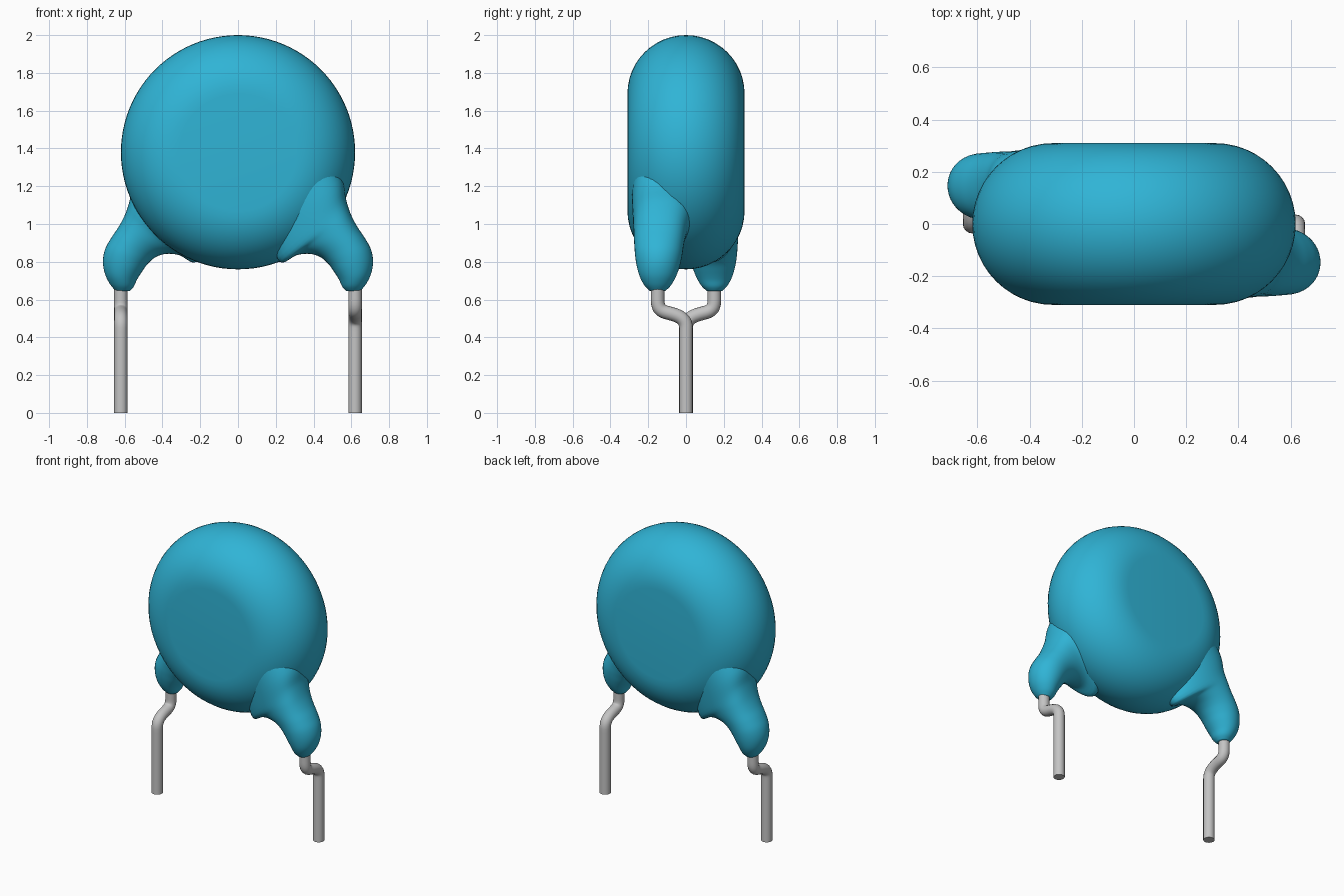
import bpy, bmesh, math
from mathutils import Vector, Matrix

if "Cube" in bpy.data.objects:
    bpy.data.objects.remove(bpy.data.objects["Cube"], do_unlink=True)


def material(name, rgb):
    m = bpy.data.materials.new(name)
    m.use_nodes = True
    m.diffuse_color = (*rgb, 1)
    bsdf = m.node_tree.nodes["Principled BSDF"]
    bsdf.inputs["Base Color"].default_value = (*rgb, 1)
    bsdf.inputs["Roughness"].default_value = 0.5
    return m


BLUE = material("blue coating", (0.029, 0.456, 0.672))
GREY = material("wire grey", (0.55, 0.55, 0.55))


def finish(bm, name, mat):
    bmesh.ops.remove_doubles(bm, verts=bm.verts, dist=1e-5)
    bmesh.ops.recalc_face_normals(bm, faces=bm.faces)
    mesh = bpy.data.meshes.new(name)
    bm.to_mesh(mesh)
    bm.free()
    ob = bpy.data.objects.new(name, mesh)
    bpy.context.collection.objects.link(ob)
    mesh.materials.append(mat)
    smooth(ob)
    return ob


def smooth(ob):
    bpy.ops.object.select_all(action='DESELECT')
    ob.select_set(True)
    bpy.context.view_layer.objects.active = ob
    bpy.ops.object.shade_smooth_by_angle(angle=math.radians(50))


# Body: thick disc with a fully rounded rim, turned about the y axis
R, T, CZ = 0.62, 0.31, 1.38
bm = bmesh.new()
profile = [Vector((0, -T, CZ))]
for i in range(25):
    a = -math.pi / 2 + math.pi * i / 24
    profile.append(Vector((R - T + T * math.cos(a), T * math.sin(a), CZ)))
profile.append(Vector((0, T, CZ)))
verts = [bm.verts.new(p) for p in profile]
edges = [bm.edges.new(e) for e in zip(verts, verts[1:])]
bmesh.ops.spin(bm, geom=verts + edges, cent=(0, 0, CZ), axis=(0, 1, 0),
               angle=2 * math.pi, steps=96, use_merge=True)
finish(bm, "disc_body", BLUE)

# Lobe sections: outer x, z, inner x, z, centre y, half depth, ridge shift
SECTIONS = [
    (0.46, 1.38, 0.12, 1.16, -0.13, 0.150, 0.10),
    (0.55, 1.24, 0.17, 0.96, -0.13, 0.155, 0.20),
    (0.572, 1.13, 0.22, 0.80, -0.125, 0.155, 0.30),
    (0.598, 1.05, 0.31, 0.835, -0.135, 0.143, 0.28),
    (0.632, 0.985, 0.38, 0.842, -0.14, 0.136, 0.20),
    (0.672, 0.925, 0.435, 0.825, -0.143, 0.130, 0.12),
    (0.704, 0.865, 0.477, 0.790, -0.145, 0.124, 0.05),
    (0.715, 0.800, 0.508, 0.748, -0.147, 0.113, 0),
    (0.704, 0.735, 0.535, 0.705, -0.149, 0.095, 0),
    (0.678, 0.682, 0.552, 0.668, -0.150, 0.070, 0),
    (0.650, 0.648, 0.572, 0.645, -0.150, 0.042, 0),
]


def spline(rows, steps=5):
    """Catmull-Rom interpolation between the section rows."""
    rows = [Vector(r) for r in rows]
    out = []
    for i in range(len(rows) - 1):
        p0, p1 = rows[max(i - 1, 0)], rows[i]
        p2, p3 = rows[i + 1], rows[min(i + 2, len(rows) - 1)]
        for s in range(steps):
            t = s / steps
            out.append(0.5 * (2 * p1 + (p2 - p0) * t
                              + (2 * p0 - 5 * p1 + 4 * p2 - p3) * t * t
                              + (3 * p1 - p0 - 3 * p2 + p3) * t ** 3))
    return out + [rows[-1]]


def lobe(name, turn):
    bm = bmesh.new()
    rings, n = [], 40
    for ox, oz, ix, iz, yc, d, k in spline(SECTIONS):
        ring = []
        for j in range(n):
            a = 2 * math.pi * j / n
            u = math.cos(a)
            f = (u + k * (1 - u * u) + 1) / 2
            ring.append(bm.verts.new((ix + (ox - ix) * f, yc - d * math.sin(a),
                                      iz + (oz - iz) * f)))
        rings.append(ring)
    for r0, r1 in zip(rings, rings[1:]):
        for j in range(n):
            k = (j + 1) % n
            bm.faces.new((r0[j], r0[k], r1[k], r1[j]))
    bm.faces.new(rings[0])
    bm.faces.new(rings[-1])
    bm.transform(Matrix.Rotation(turn, 4, 'Z'))
    finish(bm, name, BLUE)


# Wire: straight pin with an S-bend up into the lobe
# Each knot holds point, incoming handle and outgoing handle as (y, z)
KNOTS = [
    ((-0.15, 0.74), (-0.15, 0.78), (-0.15, 0.69)),
    ((-0.15, 0.595), (-0.15, 0.64), (-0.15, 0.535)),
    ((-0.075, 0.524), (-0.112, 0.535), (-0.038, 0.513)),
    ((0, 0.45), (0, 0.498), (0, 0.40)),
    ((0, 0), (0, 0.1), (0, -0.1)),
]


def wire(name, turn):
    cu = bpy.data.curves.new(name, 'CURVE')
    cu.dimensions = '3D'
    cu.bevel_depth = 0.036
    cu.bevel_resolution = 6
    cu.resolution_u = 10
    cu.use_fill_caps = True
    sp = cu.splines.new('BEZIER')
    sp.bezier_points.add(len(KNOTS) - 1)
    for bp, (co, h1, h2) in zip(sp.bezier_points, KNOTS):
        bp.handle_left_type = bp.handle_right_type = 'FREE'
        bp.co = (0.62, *co)
        bp.handle_left = (0.62, *h1)
        bp.handle_right = (0.62, *h2)
    cu.transform(Matrix.Rotation(turn, 4, 'Z'))
    cu.materials.append(GREY)
    ob = bpy.data.objects.new(name, cu)
    bpy.context.collection.objects.link(ob)
    bpy.ops.object.select_all(action='DESELECT')
    ob.select_set(True)
    bpy.context.view_layer.objects.active = ob
    bpy.ops.object.convert(target='MESH')
    smooth(bpy.context.view_layer.objects.active)


# The two legs are half a turn apart
for side, turn in (("left", 0), ("right", math.pi)):
    lobe(side + "_lobe", turn)
    wire(side + "_wire", turn)
